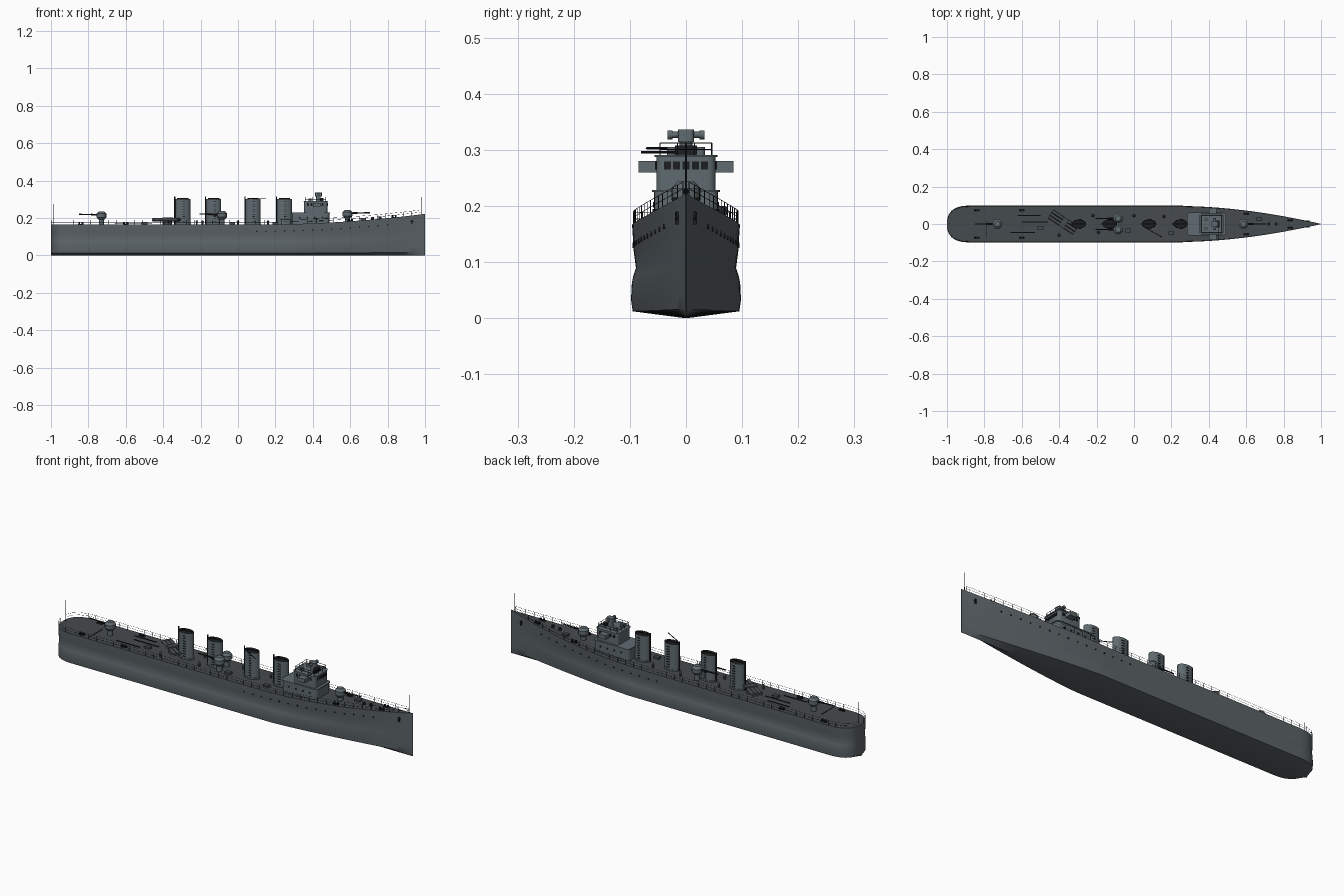
import bpy, bmesh, math
from mathutils import Vector, Matrix

cube = bpy.data.objects.get("Cube")
if cube:
    bpy.data.objects.remove(cube)


def material(name, rgb):
    m = bpy.data.materials.new(name)
    m.use_nodes = True
    m.diffuse_color = (*rgb, 1)
    bsdf = next(n for n in m.node_tree.nodes if n.type == 'BSDF_PRINCIPLED')
    bsdf.inputs["Base Color"].default_value = (*rgb, 1)
    return m


GREY = material("hull grey", (0.105, 0.125, 0.135))
DECK = material("deck grey", (0.06, 0.07, 0.077))
HOUSE = material("house grey", (0.115, 0.145, 0.16))
BLACK = material("black fittings", (0.012, 0.013, 0.015))


def finish(bm, name, *mats):
    bmesh.ops.recalc_face_normals(bm, faces=bm.faces)
    me = bpy.data.meshes.new(name)
    bm.to_mesh(me)
    bm.free()
    ob = bpy.data.objects.new(name, me)
    bpy.context.collection.objects.link(ob)
    for m in mats:
        me.materials.append(m)
    bpy.ops.object.select_all(action='DESELECT')
    ob.select_set(True)
    bpy.context.view_layer.objects.active = ob
    bpy.ops.object.shade_smooth_by_angle(angle=math.radians(35))
    return ob


def add_box(bm, center, size, turn=0.0, bevel=0.0):
    mat = Matrix.Translation(center) @ Matrix.Rotation(turn, 4, 'Z') @ Matrix.Diagonal((*size, 1))
    verts = bmesh.ops.create_cube(bm, size=1, matrix=mat)["verts"]
    if bevel:
        edges = {e for v in verts for e in v.link_edges
                 if abs(e.verts[0].co.z - e.verts[1].co.z) > size[2] / 2}
        bmesh.ops.bevel(bm, geom=list(edges), offset=bevel, segments=4,
                        profile=0.5, affect='EDGES')


def add_rod(bm, a, b, r, n=8, r2=None, squash=1.0):
    a, b = Vector(a), Vector(b)
    d = b - a
    rot = d.to_track_quat('Z', 'Y').to_matrix().to_4x4()
    mat = Matrix.Translation((a + b) / 2) @ Matrix.Diagonal((1, squash, 1, 1)) @ rot
    return bmesh.ops.create_cone(bm, cap_ends=True, segments=n, radius1=r,
                                 radius2=r if r2 is None else r2,
                                 depth=d.length, matrix=mat)["verts"]


# Hull form: sheer line, and half breadth at a fraction of the deck height
SECTION = [(1, .98), (.72, .95), (.54, .91), (.45, .96), (.38, .985),
           (.2, 1), (.075, .97), (0, 0)]


def deck_z(x):
    return 0.165 + 0.057 * max(0, (x - 0.1) / 0.9) ** 2


def half_width(x, f):
    for (f1, k1), (f0, k0) in zip(SECTION, SECTION[1:]):
        if f >= f0:
            k = k0 + (k1 - k0) * (f - f0) / (f1 - f0)
            break
    if x < -0.88:
        t = min(1, (-0.88 - x) / 0.12)
        shape = (1 - t ** 2.5) ** 0.4
    else:
        t = min(1, max(0, (x - 0.25) / 0.75))
        shape = 1 - t ** (1.25 + 0.55 * f)
    return 0.098 * k * max(shape, 0.008)


# Hull and deck
bm = bmesh.new()
stations = [-1 + 0.12 * (1 - math.cos(i * math.pi / 24)) for i in range(12)]
stations += [-0.88 + 0.113 * i for i in range(10)] + [0.25 + 0.025 * i for i in range(31)]
rings = []
for x in stations:
    port = [(x, half_width(x, f), f * deck_z(x)) for f, _ in SECTION]
    star = [(px, -py, pz) for px, py, pz in reversed(port[:-1])]
    rings.append([bm.verts.new(p) for p in port + star])
for r0, r1 in zip(rings, rings[1:]):
    for i in range(len(r0)):
        j = (i + 1) % len(r0)
        face = bm.faces.new((r0[i], r0[j], r1[j], r1[i]))
        face.material_index = 1 if j == 0 else 0
bm.faces.new(rings[0])
bm.faces.new(rings[-1])
finish(bm, "hull", GREY, DECK)

# Portholes and anchor openings
bm = bmesh.new()
for side in (-1, 1):
    for i in range(15):
        x = 0.1 + 0.05 * i
        z = deck_z(x) - 0.036
        y = side * half_width(x, z / deck_z(x))
        add_rod(bm, (x, y - 0.002, z), (x, y + 0.002, z), 0.0042, 10)
    y = side * half_width(0.93, 0.85)
    add_rod(bm, (0.93, y - 0.003, 0.182), (0.93, y + 0.003, 0.182), 0.008, 10)
    add_box(bm, (0.93, y + side * 0.002, 0.178), (0.008, 0.006, 0.022))
finish(bm, "portholes_and_anchors", BLACK)

# Guard rails round the deck edge
bm = bmesh.new()
xs = [-0.998, -0.985, -0.96, -0.92] + [-0.88 + 0.0464 * i for i in range(41)]
for side in (-1, 1):
    feet = [Vector((x, side * half_width(x, 1) * 0.97, deck_z(x))) for x in xs]
    for p in feet:
        add_rod(bm, p, p + Vector((0, 0, 0.024)), 0.0009, 5)
    for h in (0.012, 0.024):
        up = Vector((0, 0, h))
        for p, q in zip(feet, feet[1:]):
            add_rod(bm, p + up, q + up, 0.0006, 4)
finish(bm, "guard_rails", BLACK)

# Four oval funnels with sunken black tops
bm = bmesh.new()
fit = bmesh.new()
for x in (-0.295, -0.13, 0.08, 0.248):
    verts = add_rod(bm, (x, 0, 0.16), (x, 0, 0.302), 0.04, 32, squash=0.62)
    top = next(f for f in {f for v in verts for f in v.link_faces}
               if len(f.verts) > 4 and f.calc_center_median().z > 0.3)
    bmesh.ops.inset_region(bm, faces=[top], thickness=0.003)
    bmesh.ops.translate(bm, verts=top.verts, vec=(0, 0, -0.012))
    top.material_index = 1
    for e in top.edges:
        for f in e.link_faces:
            f.material_index = 1
    add_rod(bm, (x, 0, 0.16), (x, 0, 0.172), 0.043, 32, squash=0.62)
    add_rod(fit, (x - 0.043, 0, 0.165), (x - 0.043, 0, 0.314), 0.003)
    for side in (-1, 1):
        for i in range(9):
            add_box(fit, (x + 0.005, side * 0.026, 0.182 + 0.013 * i), (0.014, 0.003, 0.003))
    add_rod(fit, (x - 0.03, 0, 0.305), (x + 0.03, 0, 0.305), 0.002)
add_rod(fit, (0.06, -0.02, 0.303), (0.15, -0.07, 0.303), 0.002)
finish(bm, "funnels", HOUSE, BLACK)
finish(fit, "funnel_pipes_and_ladders", BLACK)


# Shielded deck guns
def gun(name, x, y, way, lift=0.0):
    z = deck_z(x) + lift
    b = bmesh.new()
    add_rod(b, (x, y, z - lift - 0.003), (x, y, z + 0.022), 0.014, 16)
    add_rod(b, (x, y, z + 0.018), (x, y, z + 0.03), 0.016, 12, 0.026)
    add_rod(b, (x, y, z + 0.03), (x, y, z + 0.05), 0.026, 12)
    add_rod(b, (x, y, z + 0.05), (x, y, z + 0.062), 0.026, 12, 0.015)
    finish(b, name + "_mount", HOUSE)
    b = bmesh.new()
    add_rod(b, (x + way * 0.02, y, z + 0.044), (x + way * 0.055, y, z + 0.045), 0.005)
    add_rod(b, (x + way * 0.05, y, z + 0.045), (x + way * 0.12, y, z + 0.047), 0.0032)
    finish(b, name + "_barrel", BLACK)


gun("stern_gun", -0.73, 0, -1, 0.008)
gun("bow_gun", 0.585, 0, 1)
for side, label in ((-1, "right"), (1, "left")):
    gun(label + "_waist_gun", -0.085, side * 0.03, -1, 0.01)

# Trainable triple torpedo tubes
bm = bmesh.new()
turn = math.radians(-33)
axis = Vector((math.cos(turn), math.sin(turn), 0))
across = Vector((-axis.y, axis.x, 0))
mid = Vector((-0.375, 0.007, 0.191))
add_rod(bm, mid - Vector((0, 0, 0.028)), mid, 0.022, 16)
for k in (-1, 0, 1):
    c = mid + across * 0.018 * k
    add_rod(bm, c - axis * 0.08, c + axis * 0.075, 0.0085, 12)
    add_rod(bm, c - axis * 0.084, c - axis * 0.07, 0.0095, 12)
add_box(bm, mid + Vector((0, 0, 0.007)), (0.03, 0.055, 0.01), turn)
finish(bm, "torpedo_tubes", DECK)

# Bridge: lower house, wheelhouse, roof and wings
bm = bmesh.new()
add_box(bm, (0.388, 0, 0.193), (0.2, 0.114, 0.066), bevel=0.016)
add_box(bm, (0.388, 0, 0.227), (0.208, 0.122, 0.004), bevel=0.018)
add_box(bm, (0.415, 0, 0.258), (0.125, 0.106, 0.06), bevel=0.014)
add_box(bm, (0.415, 0, 0.289), (0.131, 0.112, 0.004), bevel=0.016)
for side in (-1, 1):
    add_box(bm, (0.42, side * 0.068, 0.27), (0.04, 0.034, 0.02))
finish(bm, "bridge", HOUSE)

# Bridge windows
bm = bmesh.new()
for k in range(-2, 3):
    add_box(bm, (0.478, k * 0.0165, 0.272), (0.004, 0.0125, 0.014))
for side in (-1, 1):
    for x in (0.375, 0.393, 0.452):
        add_box(bm, (x, side * 0.0533, 0.272), (0.011, 0.004, 0.014))
    for x in (0.33, 0.37, 0.41, 0.45):
        add_rod(bm, (x, side * 0.055, 0.202), (x, side * 0.059, 0.202), 0.005, 10)
finish(bm, "bridge_windows", BLACK)

# Rangefinder and lookout gear on the bridge roof
bm = bmesh.new()
add_rod(bm, (0.43, 0, 0.289), (0.43, 0, 0.316), 0.012, 16)
add_box(bm, (0.43, 0, 0.325), (0.036, 0.028, 0.022), bevel=0.006)
add_rod(bm, (0.43, -0.03, 0.327), (0.43, 0.03, 0.327), 0.0055, 12)
for side in (-1, 1):
    add_rod(bm, (0.43, side * 0.024, 0.327), (0.43, side * 0.033, 0.327), 0.008, 12)
    add_rod(bm, (0.385, side * 0.025, 0.289), (0.385, side * 0.025, 0.305), 0.009, 12)
finish(bm, "rangefinder", HOUSE)

bm = bmesh.new()
corners = [Vector(c + (0.29,)) for c in ((0.36, -0.046), (0.47, -0.046), (0.47, 0.046), (0.36, 0.046))]
for p, q in zip(corners, corners[1:] + corners[:1]):
    for t in (0, 1 / 3, 2 / 3):
        foot = p.lerp(q, t)
        add_rod(bm, foot, foot + Vector((0, 0, 0.022)), 0.001, 5)
    for h in (0.011, 0.022):
        add_rod(bm, p + Vector((0, 0, h)), q + Vector((0, 0, h)), 0.001, 5)
add_rod(bm, (0.45, -0.08, 0.296), (0.45, -0.02, 0.296), 0.002)
add_box(bm, (0.45, 0, 0.3), (0.016, 0.04, 0.016))
finish(bm, "bridge_rails", BLACK)

# Staffs at bow and stern
bm = bmesh.new()
add_rod(bm, (0.982, 0, 0.21), (0.982, 0, 0.312), 0.0016, 6)
add_rod(bm, (-0.985, 0, 0.16), (-0.985, 0, 0.275), 0.0016, 6)
finish(bm, "flag_staffs", BLACK)

# Bollards, spars and other deck fittings
bm = bmesh.new()
for x, y in ((-0.84, 0.074), (-0.6, 0.074), (0.6, 0.055), (0.835, 0.02)):
    for side in (-1, 1):
        z = deck_z(x)
        add_box(bm, (x, side * y, z + 0.001), (0.03, 0.012, 0.004))
        for d in (-0.009, 0.009):
            add_rod(bm, (x + d, side * y, z), (x + d, side * y, z + 0.012), 0.005, 10)
add_rod(bm, (-0.79, -0.075, 0.17), (-0.79, 0.02, 0.17), 0.0018, 6)
for x0, x1, y in ((-0.66, -0.53, -0.045), (-0.6, -0.46, 0.01), (-0.62, -0.5, 0.045)):
    add_rod(bm, (x0, y, 0.172), (x1, y, 0.172), 0.0025, 6)
for x in (0.72, 0.76):
    add_rod(bm, (x, 0, deck_z(x) - 0.003), (x, 0, deck_z(x) + 0.012), 0.008, 12)
finish(bm, "deck_fittings", BLACK)

# Hatches and ventilators
bm = bmesh.new()
for x, y in ((-0.03, -0.035), (0.2, -0.05), (0.67, 0.025), (-0.5, -0.02)):
    add_box(bm, (x, y, deck_z(x) + 0.004), (0.03, 0.02, 0.014))
for x, y in ((-0.22, 0.045), (-0.19, -0.045), (0.0, 0.045), (0.16, 0.04), (-0.4, -0.06)):
    add_rod(bm, (x, y, 0.163), (x, y, 0.182), 0.005, 10)
    add_rod(bm, (x, y, 0.182), (x, y, 0.188), 0.008, 10, 0.004)
finish(bm, "hatches_and_vents", DECK)
